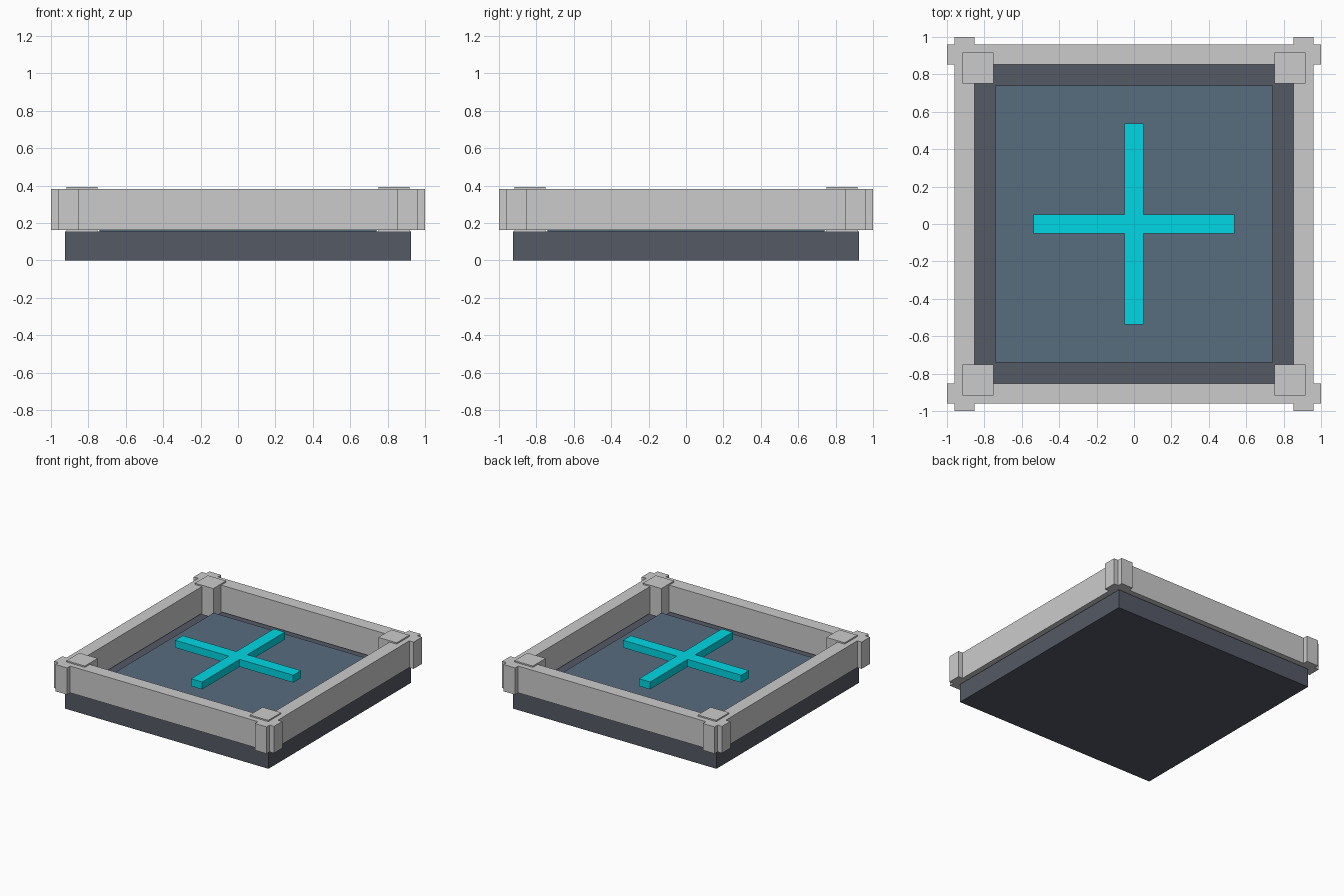
import bpy

if "Cube" in bpy.data.objects:
    bpy.data.objects.remove(bpy.data.objects["Cube"])


def material(name, color):
    m = bpy.data.materials.new(name)
    m.diffuse_color = (*color, 1)
    m.use_nodes = True
    m.node_tree.nodes["Principled BSDF"].inputs["Base Color"].default_value = m.diffuse_color
    return m


def box(name, x, y, z, mat=None):
    """Axis-aligned box from (min, max) ranges."""
    bpy.ops.mesh.primitive_cube_add(size=1, location=[sum(r) / 2 for r in (x, y, z)])
    ob = bpy.context.object
    ob.name = name
    ob.scale = [r[1] - r[0] for r in (x, y, z)]
    bpy.ops.object.transform_apply(location=False, rotation=False, scale=True)
    if mat:
        ob.data.materials.append(mat)
    return ob


dark = material("dark_slate", (0.09, 0.10, 0.13))
blue = material("blue_slate", (0.095, 0.15, 0.21))
cyan = material("cyan", (0.0, 0.68, 0.78))

# Base slab and raised floor panel
box("base", (-0.925, 0.925), (-0.925, 0.925), (0, 0.154), dark)
box("floor_panel", (-0.74, 0.74), (-0.74, 0.74), (0.145, 0.2), blue)

# Rails that cross at the corners
for s, fb, lr in ((-1, "front", "left"), (1, "back", "right")):
    across = sorted((s * 0.853, s * 0.96))
    box(fb + "_rail", (-1, 1), across, (0.162, 0.382))
    box(lr + "_rail", across, (-1, 1), (0.162, 0.382))

    # Corner posts
    for t, side in ((-1, "left"), (1, "right")):
        box(f"{fb}_{side}_post", sorted((t * 0.75, t * 0.917)),
            sorted((s * 0.75, s * 0.917)), (0.145, 0.393))

# Hovering cross marker
box("cross_bar_x", (-0.537, 0.537), (-0.05, 0.05), (0.27, 0.331), cyan)
box("cross_bar_y", (-0.05, 0.05), (-0.537, 0.537), (0.27, 0.331), cyan)
